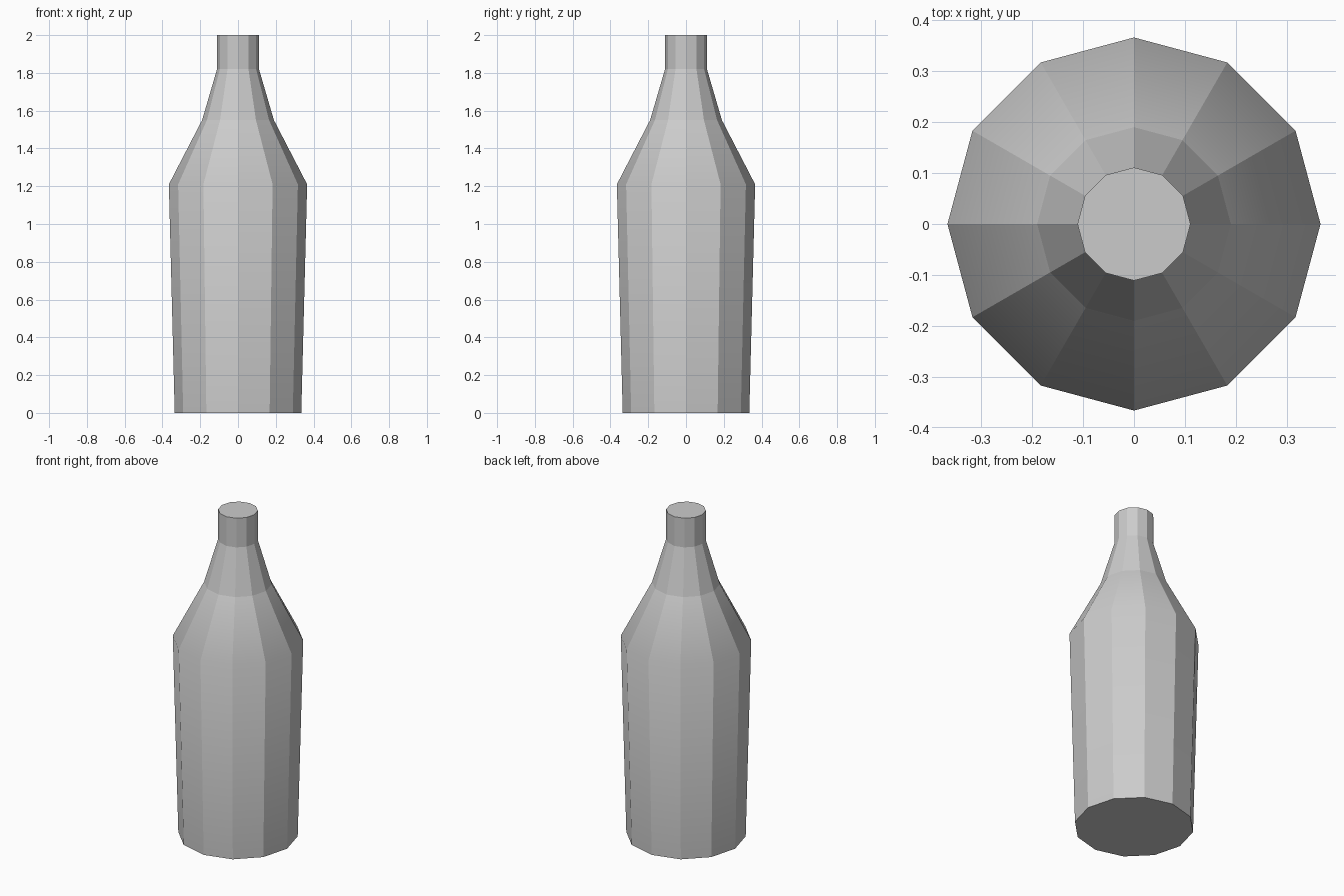
import bpy, bmesh
from math import cos, sin, tau

if "Cube" in bpy.data.objects:
    bpy.data.objects.remove(bpy.data.objects["Cube"])

SIDES = 12
# (radius, height) from base to mouth
PROFILE = [(0.335, 0.0), (0.366, 1.21), (0.19, 1.55), (0.111, 1.82), (0.111, 2.0)]

bm = bmesh.new()

# Rings of the bottle
rings = [[bm.verts.new((r * cos(tau * i / SIDES), r * sin(tau * i / SIDES), z))
          for i in range(SIDES)] for r, z in PROFILE]

# Walls, then flat base and mouth caps
for low, high in zip(rings, rings[1:]):
    for i in range(SIDES):
        j = (i + 1) % SIDES
        bm.faces.new((low[i], low[j], high[j], high[i]))
bm.faces.new(rings[0][::-1])
bm.faces.new(rings[-1])

# Facets stay crisp; only the shoulder ring is softly shaded
shoulder = set(rings[1])
for face in bm.faces:
    face.smooth = True
for edge in bm.edges:
    edge.smooth = all(v in shoulder for v in edge.verts)

mesh = bpy.data.meshes.new("bottle")
bm.to_mesh(mesh)
bm.free()
bottle = bpy.data.objects.new("bottle", mesh)
bpy.context.collection.objects.link(bottle)
